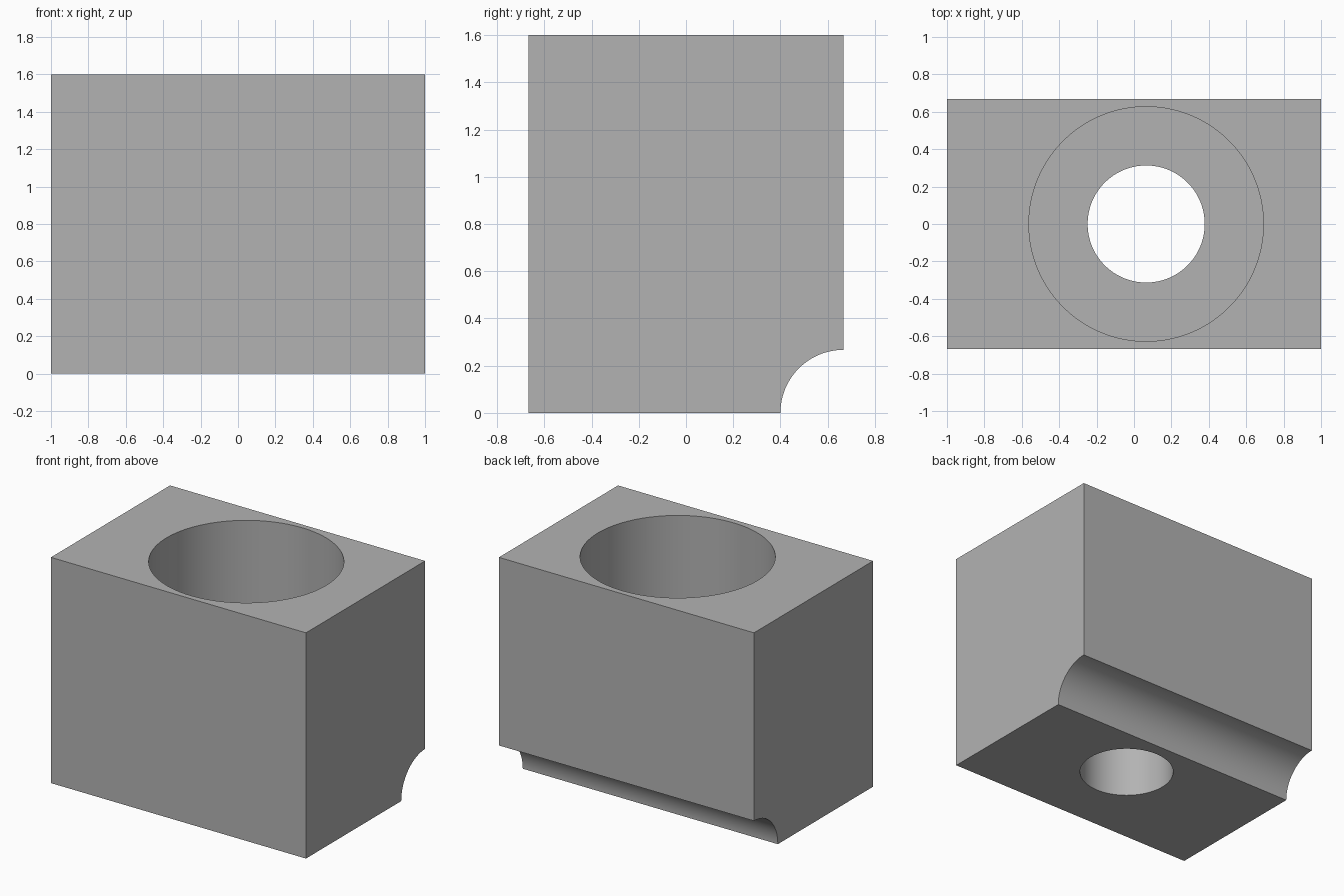
import bpy
import bmesh
from math import sin, cos, pi, radians

if "Cube" in bpy.data.objects:
    bpy.data.objects.remove(bpy.data.objects["Cube"])

HALF_X, HALF_Y, HEIGHT = 1.0, 0.667, 1.6
COVE_R = 0.267
BORE_X, BORE_R, HOLE_R = 0.065, 0.627, 0.313
STEP_Z = 0.4

grey = bpy.data.materials.new("plain grey")
grey.use_nodes = True
colour = (0.45, 0.45, 0.45, 1)
grey.diffuse_color = colour
grey.node_tree.nodes["Principled BSDF"].inputs["Base Color"].default_value = colour

# Block: side profile with a quarter-round cove along the lower back edge
profile = [(-HALF_Y, HEIGHT), (-HALF_Y, 0)]
for i in range(33):
    a = pi / 2 * i / 32
    profile.append((HALF_Y - COVE_R * cos(a), COVE_R * sin(a)))
profile.append((HALF_Y, HEIGHT))

bm = bmesh.new()
side = bm.faces.new([bm.verts.new((-HALF_X, y, z)) for y, z in profile])
swept = bmesh.ops.extrude_face_region(bm, geom=[side])["geom"]
bmesh.ops.translate(bm, vec=(2 * HALF_X, 0, 0),
                    verts=[v for v in swept if isinstance(v, bmesh.types.BMVert)])
bmesh.ops.recalc_face_normals(bm, faces=bm.faces)
mesh = bpy.data.meshes.new("block")
bm.to_mesh(mesh)
bm.free()
block = bpy.data.objects.new("block", mesh)
bpy.context.collection.objects.link(block)
mesh.materials.append(grey)


def drill(name, radius, bottom, top):
    """Cut a vertical round hole through the block."""
    bpy.ops.mesh.primitive_cylinder_add(vertices=128, radius=radius, depth=top - bottom,
                                        location=(BORE_X, 0, (top + bottom) / 2))
    cutter = bpy.context.object
    cutter.name = name
    cutter.hide_render = True
    cutter.data.materials.append(grey)
    bpy.ops.object.select_all(action="DESELECT")
    block.select_set(True)
    bpy.context.view_layer.objects.active = block
    mod = block.modifiers.new(name, "BOOLEAN")
    mod.operation = "DIFFERENCE"
    mod.solver = "EXACT"
    mod.object = cutter
    bpy.ops.object.modifier_apply(modifier=mod.name)
    bpy.data.objects.remove(cutter)


# Wide bore from the top, narrower hole on through the floor
drill("wide_bore", BORE_R, STEP_Z, HEIGHT + 0.2)
drill("through_hole", HOLE_R, -0.2, STEP_Z + 0.2)

bpy.ops.object.shade_smooth_by_angle(angle=radians(30))
